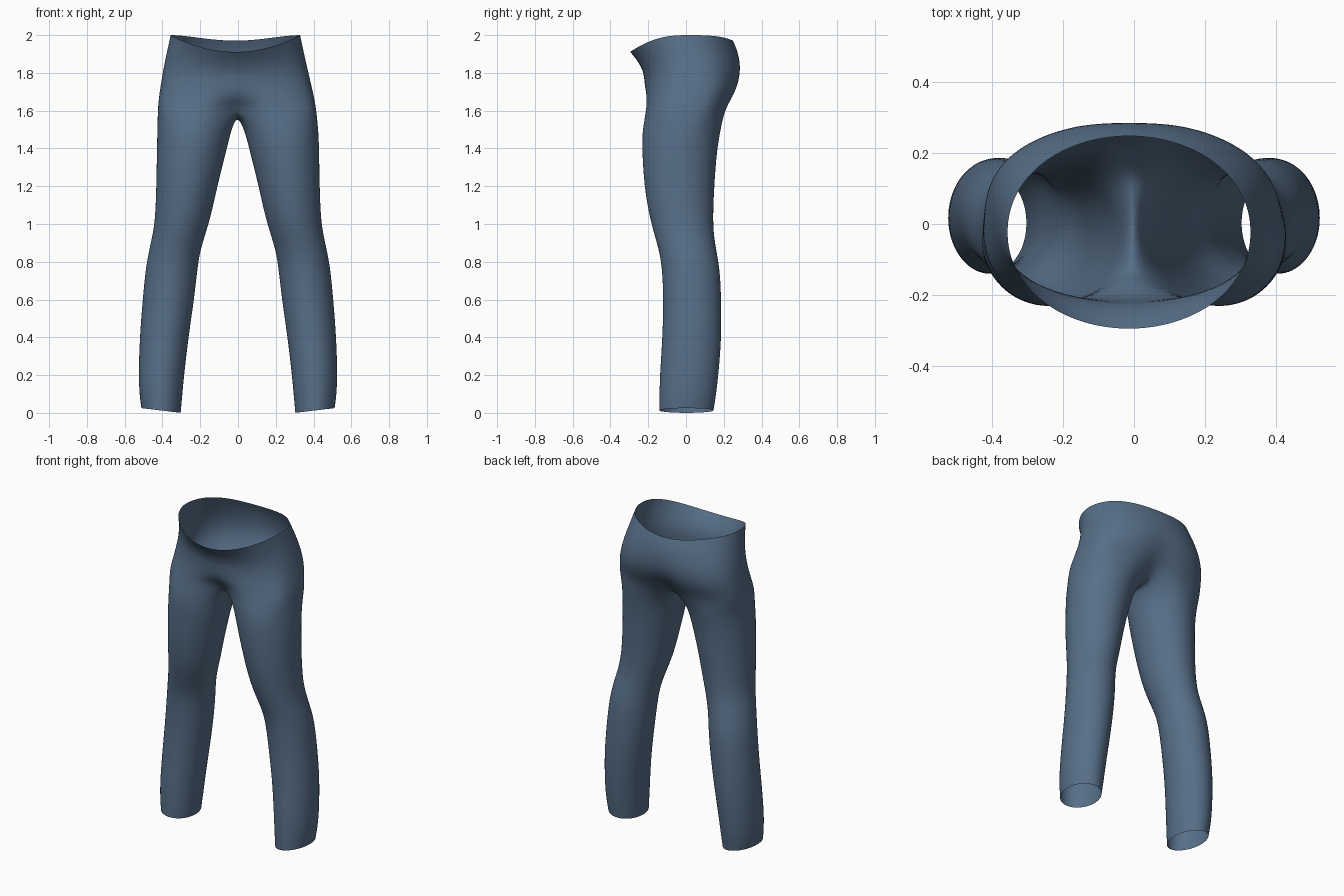
import bpy, bmesh, math

if "Cube" in bpy.data.objects:
    bpy.data.objects.remove(bpy.data.objects["Cube"])

OUT, INN = 16, 6          # segments of the outer arc and of the inner thigh arc
JOIN = math.radians(142)  # angle on the leg where the two arcs meet

# Hips: z front, z side, z back, half width, y front, y back, cleft front, cleft back, squareness
HIPS = [
    (1.91, 2.00, 1.97, .345, -.297, .25, 0, 0, .95),
    (1.865, 1.92, 1.91, .362, -.258, .277, 0, 0, .9),
    (1.80, 1.82, 1.82, .384, -.222, .297, 0, .006, .8),
    (1.72, 1.73, 1.73, .402, -.220, .288, 0, .018, .7),
    (1.66, 1.66, 1.66, .415, -.225, .255, .03, .04, .65),
    (1.61, 1.60, 1.60, .422, -.229, .222, .10, .07, .55),
]
# Legs: z, outer x, inner x, y front, y back
LEGS = [
    (1.50, .427, .035, -.232, .185), (1.40, .430, .060, -.234, .165),
    (1.20, .433, .110, -.222, .150), (1.05, .438, .142, -.196, .144),
    (0.95, .450, .172, -.170, .146), (0.85, .474, .203, -.140, .163),
    (0.75, .491, .217, -.126, .181), (0.60, .505, .233, -.120, .187),
    (0.40, .521, .263, -.125, .189), (0.20, .527, .286, -.139, .172),
    (0.10, .522, .295, -.141, .160), (0.02, .512, .304, -.141, .146),
]


def make_material(name, colour):
    m = bpy.data.materials.new(name)
    m.diffuse_color = (*colour, 1)
    m.use_nodes = True
    m.node_tree.nodes["Principled BSDF"].inputs["Base Color"].default_value = m.diffuse_color
    return m


def hip_arc(bm, zf, zs, zb, w, f, b, nf, nb, p):
    """Half ring from front centre to back centre."""
    arc = []
    for i in range(OUT + 1):
        t = math.pi * (i / OUT - .5)
        s, x = math.sin(t), max(0, w * math.cos(t))
        if i in (0, OUT):
            x = 0
        y = (f + b) / 2 + (b - f) / 2 * math.copysign(abs(s) ** p, s)
        cleft = math.exp(-(x / .09) ** 2)
        y += nf * cleft if s < 0 else -nb * cleft
        z = zs + ((zf - zs) * s ** 2 if s < 0 else (zb - zs) * s ** 4)
        arc.append(bm.verts.new((x, y, z)))
    return arc


def leg_ring(bm, z, xo, xi, f, b, hem):
    """Closed ring whose first points continue the hip arc."""
    ring = []
    for i in range(OUT + INN):
        if i <= OUT:
            t = JOIN * (2 * i / OUT - 1)
        else:
            t = JOIN + (2 * math.pi - 2 * JOIN) * (i - OUT) / INN
        c, s = math.cos(t) * 1.01, math.sin(t) * 1.01
        ring.append(bm.verts.new(((xo + xi) / 2 + (xo - xi) / 2 * c,
                                  (f + b) / 2 + (b - f) / 2 * s,
                                  z + (.012 * c if hem else 0))))
    return ring


# Half of the trousers: hip arcs, crotch seam, leg rings
bm = bmesh.new()
arcs = [hip_arc(bm, *row) for row in HIPS]
for a, b in zip(arcs, arcs[1:]):
    for i in range(OUT):
        bm.faces.new((a[i], b[i], b[i + 1], a[i + 1]))
front, back = arcs[-1][0].co, arcs[-1][-1].co
seam = []
for k in range(1, INN):
    u = k / INN
    co = back.lerp(front, u)
    co.z -= .028 * math.sin(math.pi * u)
    seam.append(bm.verts.new(co))
rings = [arcs[-1] + seam]
rings += [leg_ring(bm, *row, hem=row is LEGS[-1]) for row in LEGS]
for a, b in zip(rings, rings[1:]):
    for i in range(len(a)):
        j = (i + 1) % len(a)
        bm.faces.new((a[i], b[i], b[j], a[j]))
bmesh.ops.recalc_face_normals(bm, faces=bm.faces)
half = bpy.data.meshes.new("trousers_half")
bm.to_mesh(half)
bm.free()

# Mirror and smooth
obj = bpy.data.objects.new("trousers", half)
bpy.context.collection.objects.link(obj)
mir = obj.modifiers.new("mirror", 'MIRROR')
mir.merge_threshold = .0005
sub = obj.modifiers.new("smooth", 'SUBSURF')
sub.levels = sub.render_levels = 2
deps = bpy.context.evaluated_depsgraph_get()
mesh = bpy.data.meshes.new_from_object(obj.evaluated_get(deps))
obj.modifiers.clear()
obj.data = mesh
mesh.name = "trousers"

# Slight sideways lean of the waist, and the waistband label patch
bm = bmesh.new()
bm.from_mesh(mesh)
low = min(v.co.z for v in bm.verts)
for v in bm.verts:
    u = min(1, max(0, (v.co.z - 1.4) / .5))
    v.co.x -= .014 * u * u * (3 - 2 * u)
    if v.co.z < .2:
        v.co.z -= low * (1 - v.co.z / .2)
for co, no in (((-.13, 0, 0), (1, 0, 0)), ((0, .125, 0), (0, 1, 0)), ((0, 0, 1.905), (0, 0, 1))):
    region = [f for f in bm.faces if f.calc_center_median().x < -.05
              and f.calc_center_median().y > .05 and f.calc_center_median().z > 1.8]
    geom = set(region)
    for f in region:
        geom.update(f.edges)
        geom.update(f.verts)
    bmesh.ops.bisect_plane(bm, geom=list(geom), plane_co=co, plane_no=no, dist=1e-5)
bmesh.ops.recalc_face_normals(bm, faces=bm.faces)
for f in bm.faces:
    c = f.calc_center_median()
    f.smooth = True
    f.material_index = int(c.x < -.13 and c.y > .125 and c.z > 1.905)
bm.to_mesh(mesh)
bm.free()
mesh.materials.clear()
mesh.materials.append(make_material("denim blue", (.095, .158, .245)))
mesh.materials.append(make_material("tan patch", (.30, .22, .175)))
